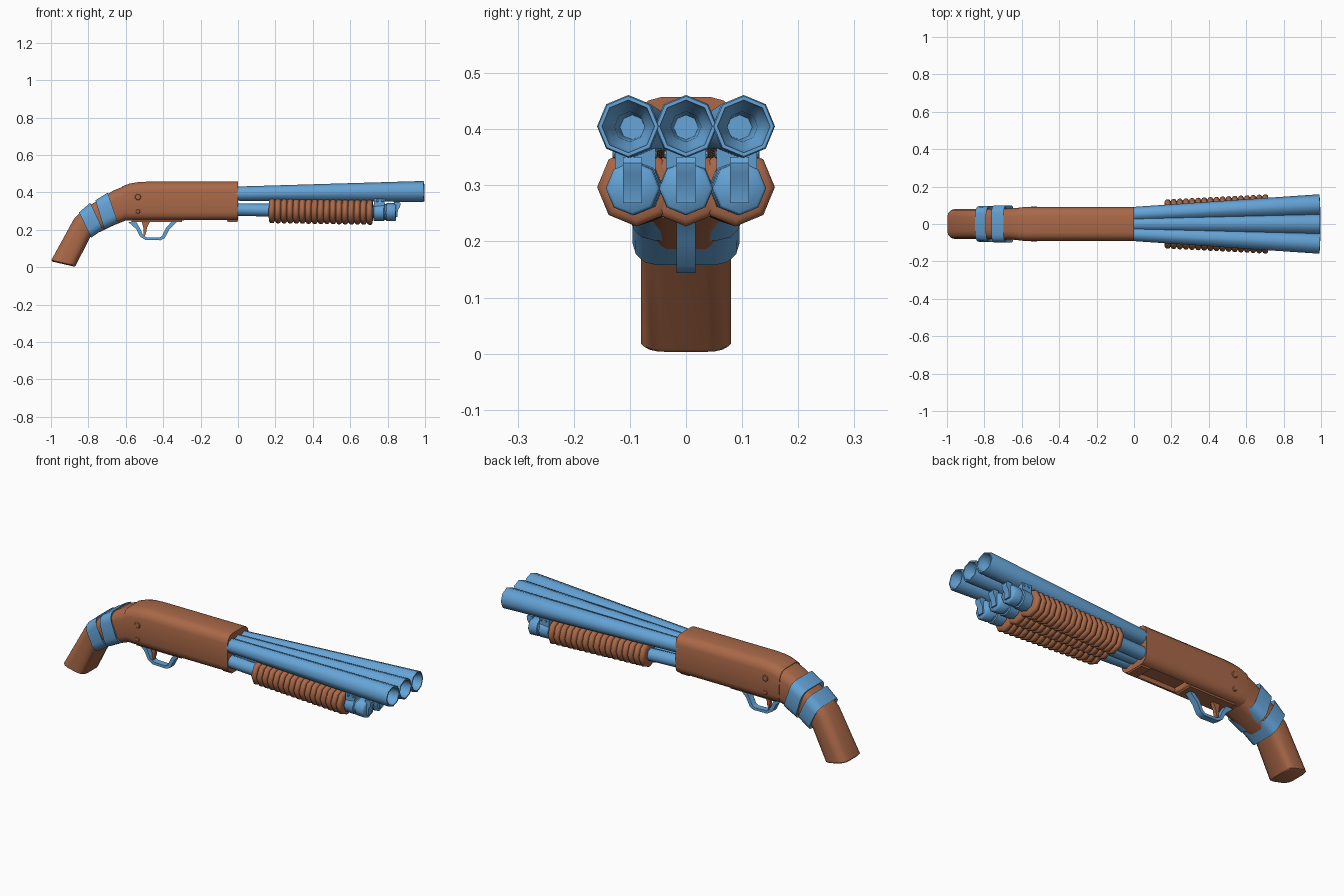
import bpy, bmesh, math
from mathutils import Vector

if "Cube" in bpy.data.objects:
    bpy.data.objects.remove(bpy.data.objects["Cube"])


def material(name, rgb):
    m = bpy.data.materials.new(name)
    m.diffuse_color = (*rgb, 1)
    m.use_nodes = True
    m.node_tree.nodes["Principled BSDF"].inputs["Base Color"].default_value = m.diffuse_color
    return m


BROWN = material("brown", (0.40, 0.14, 0.065))
BLUE = material("blue", (0.13, 0.37, 0.68))


def finish(bm, name, mat, angle=50):
    bmesh.ops.recalc_face_normals(bm, faces=bm.faces)
    me = bpy.data.meshes.new(name)
    bm.to_mesh(me)
    bm.free()
    ob = bpy.data.objects.new(name, me)
    bpy.context.collection.objects.link(ob)
    me.materials.append(mat)
    bpy.ops.object.select_all(action='DESELECT')
    ob.select_set(True)
    bpy.context.view_layer.objects.active = ob
    bpy.ops.object.shade_smooth_by_angle(angle=math.radians(angle))
    return ob


def bridge(rings, name, mat, angle=50):
    """Join rings of points into a closed skin with capped ends."""
    bm = bmesh.new()
    vs = [[bm.verts.new(p) for p in r] for r in rings]
    n = len(vs[0])
    for a, b in zip(vs, vs[1:]):
        for i in range(n):
            j = (i + 1) % n
            bm.faces.new((a[i], a[j], b[j], b[i]))
    bm.faces.new(vs[0])
    bm.faces.new(vs[-1])
    return finish(bm, name, mat, angle)


def section(top, bot, w, r):
    """Rounded rectangle between a top and a bottom point in the xz plane."""
    t, b = Vector((top[0], 0, top[1])), Vector((bot[0], 0, bot[1]))
    c, h = (t + b) / 2, (t - b).length / 2
    up = (t - b).normalized()
    pts = []
    for k, (sy, sz) in enumerate([(1, 1), (-1, 1), (-1, -1), (1, -1)]):
        for s in range(4):
            a = math.pi / 2 * (k + s / 3)
            y = sy * (w - r) + r * math.cos(a)
            z = sz * (h - r) + r * math.sin(a)
            pts.append(c + Vector((0, y, 0)) + up * z)
    return pts


def loft(name, mat, secs):
    return bridge([section(*s) for s in secs], name, mat, 40)


def tube(name, mat, start, end, profile, sides=8, angle=50):
    """Lathe (distance, radius) pairs around the axis from start to end."""
    start, end = Vector(start), Vector(end)
    axis = (end - start).normalized()
    side = axis.cross(Vector((0, 0, 1))).normalized()
    up = side.cross(axis)
    rings = []
    for d, r in profile:
        rings.append([start + axis * d + r * (side * math.cos(a) + up * math.sin(a))
                      for a in (2 * math.pi * i / sides for i in range(sides))])
    return bridge(rings, name, mat, angle)


def prism(name, mat, pts, y0, y1):
    """Extrude an xz outline across y."""
    return bridge([[(x, y, z) for x, z in pts] for y in (y0, y1)], name, mat, 30)


def box(name, mat, x0, x1, y0, y1, z0, z1):
    return prism(name, mat, [(x0, z0), (x1, z0), (x1, z1), (x0, z1)], y0, y1)


# receiver with loading port cut in the underside
receiver = loft("receiver", BROWN, [
    ((0, .457), (0, .25), .09, .045), ((-.49, .457), (-.49, .25), .09, .045),
    ((-.54, .454), (-.54, .25), .09, .045), ((-.58, .447), (-.58, .25), .09, .045),
    ((-.62, .432), (-.612, .25), .089, .045)])
cutter = box("port_cutter", BROWN, -.29, -.06, -.05, .05, .2, .275)
cut = receiver.modifiers.new("port", 'BOOLEAN')
cut.object = cutter
cut.solver = 'EXACT'
bpy.context.view_layer.objects.active = receiver
bpy.ops.object.modifier_apply(modifier="port")
bpy.data.objects.remove(cutter)
box("trigger_plate", BROWN, -.57, -.3, -.05, .05, .242, .26)
box("front_lip", BROWN, -.055, -.002, -.05, .05, .242, .26)

# receiver pins on both sides
for z, r in ((.375, .017), (.298, .012)):
    tube("receiver_pin", BROWN, (-.535, -.094, z), (-.535, .094, z),
         [(0, r * .8), (.003, r), (.185, r), (.188, r * .8)], 10, 30)

# curved stock
loft("stock", BROWN, [
    ((-.617, .43), (-.60, .25), .086, .045), ((-.67, .408), (-.63, .238), .083, .045),
    ((-.73, .37), (-.685, .215), .081, .045), ((-.79, .332), (-.735, .19), .08, .045),
    ((-.835, .30), (-.765, .178), .08, .045), ((-.875, .262), (-.788, .165), .08, .045),
    ((-.998, .038), (-.868, .008), .08, .04), ((-.992, .03), (-.875, .003), .07, .036)])

# wrapped bands around the stock
for secs in ([((-.705, .378), (-.652, .25), .09), ((-.697, .398), (-.642, .24), .1),
              ((-.762, .358), (-.715, .202), .1), ((-.755, .345), (-.715, .215), .09)],
             [((-.80, .318), (-.733, .215), .085), ((-.79, .344), (-.722, .202), .096),
              ((-.85, .293), (-.785, .158), .095), ((-.84, .285), (-.79, .172), .085)]):
    loft("stock_band", BLUE, [(*s, .042) for s in secs])

# trigger guard: strip along a bent path
outer = [(-.588, .243), (-.545, .205), (-.525, .165), (-.495, .146), (-.415, .144),
         (-.392, .155), (-.368, .20), (-.325, .243)]
inner = [(-.355, .243), (-.384, .212), (-.405, .168), (-.42, .158), (-.49, .16),
         (-.508, .172), (-.526, .212), (-.545, .243)]
gm = bmesh.new()
n = len(outer)
grid = [[gm.verts.new((p[0], y, p[1])) for p in pts]
        for pts in (outer, inner[::-1]) for y in (-.017, .017)]
order = [grid[0], grid[1], grid[3], grid[2]]
for a, b in zip(order, order[1:] + order[:1]):
    for i in range(n - 1):
        gm.faces.new((a[i], a[i + 1], b[i + 1], b[i]))
for e in (0, n - 1):
    gm.faces.new([o[e] for o in order])
finish(gm, "trigger_guard", BLUE, 40)
prism("trigger", BROWN, [(-.515, .245), (-.47, .245), (-.487, .21), (-.49, .19), (-.498, .165),
                         (-.506, .167), (-.504, .19), (-.507, .215)], -.01, .01)

for s in (-1, 0, 1):
    # flared barrels with a stepped bore
    tube("barrel", BLUE, (-.03, s * .052, .393), (.995, s * .103, .405),
         [(0, .037), (.03, .038), (1.02, .056), (1.026, .0535), (1.026, .047),
          (.995, .041), (.975, .027), (.88, .022)])

    # lower tube, gripped by a ribbed slide, ending in a cap
    def at(x):
        return (x, s * (.053 + .05 * x), .308 - .016 * x)
    tube("lower_tube", BLUE, at(-.02), at(.8), [(0, .034), (.8, .034)])
    ribs, pitch = 17, .556 / 17
    prof = [(0, .04)]
    for i in range(ribs):
        d = i * pitch
        prof += [(d + .001, .059), (d + .006, .067), (d + .012, .07),
                 (d + .021, .07), (d + .027, .067), (d + .0315, .059)]
    prof.append((ribs * pitch, .04))
    tube("ribbed_slide", BROWN, at(.166), at(.722), prof)
    tube("tube_clamp", BLUE, at(.726), at(.784),
         [(0, .045), (.003, .049), (.055, .049), (.058, .045)])
    tube("tube_cap", BLUE, at(.784), at(.845),
         [(0, .042), (.008, .042), (.011, .048), (.056, .048), (.061, .043)])

    # bracket joining the clamp to the barrel above, with side screws
    y = at(.755)[1]
    prism("barrel_bracket", BLUE, [(.727, .29), (.778, .29), (.782, .33), (.788, .385),
                                   (.727, .385)], y - .036, y + .036)
    for x in (.745, .772):
        tube("bracket_screw", BLUE, (x, y - .04, .355), (x, y + .04, .355),
             [(0, .005), (.002, .007), (.078, .007), (.08, .005)], 8, 30)

    # hooked loop tab on the cap face
    y = at(.85)[1]
    prism("loop_tab", BLUE, [(.835, .348), (.862, .35), (.869, .34), (.866, .322), (.855, .305),
                             (.852, .268), (.835, .268)], y - .017, y + .017)
